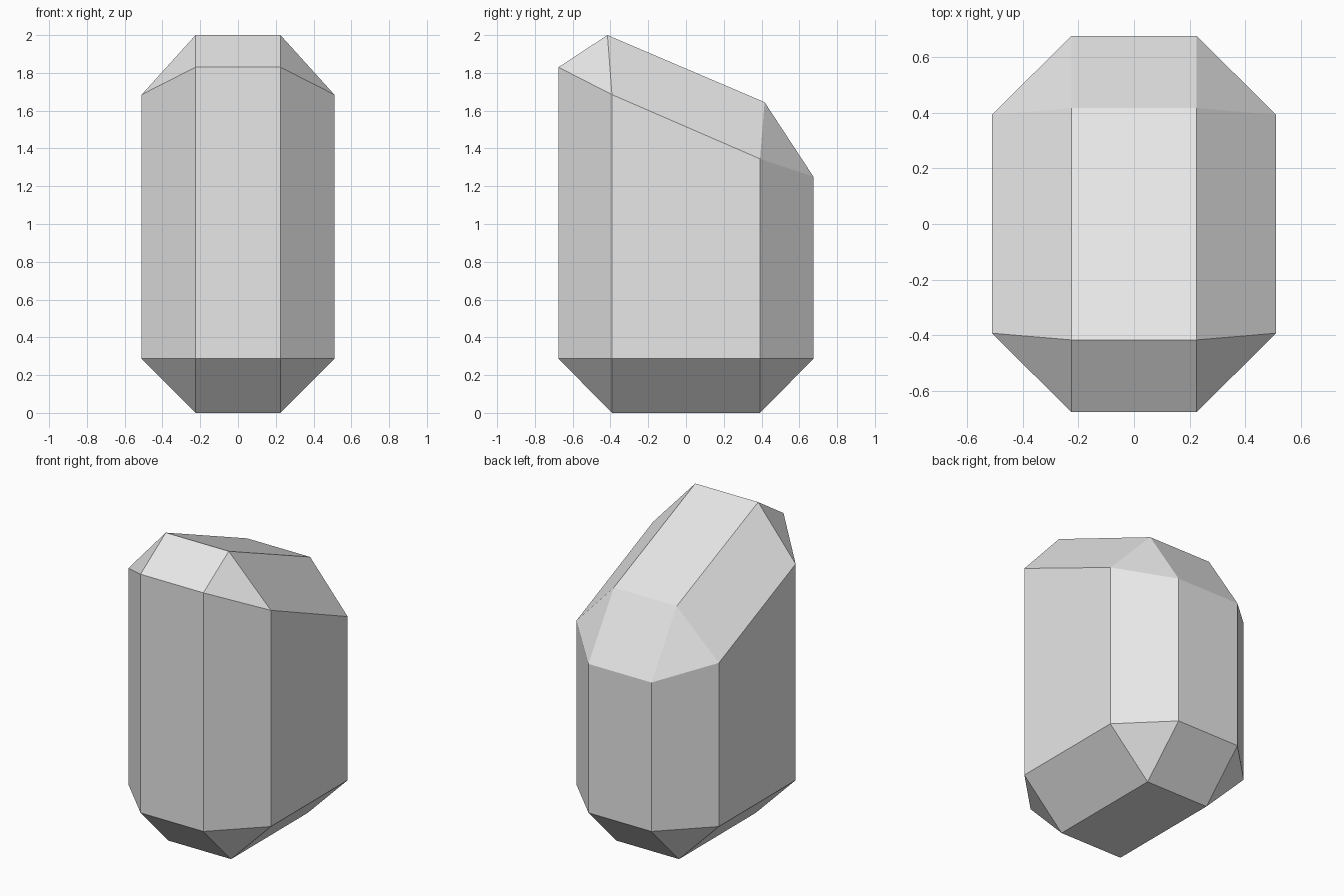
import bpy
import bmesh

cube = bpy.data.objects.get("Cube")
if cube:
    bpy.data.objects.remove(cube, do_unlink=True)

# Plain grey stone
grey = bpy.data.materials.new("light_grey")
grey.use_nodes = True
colour = (0.8, 0.8, 0.8, 1.0)
grey.diffuse_color = colour
grey.node_tree.nodes["Principled BSDF"].inputs["Base Color"].default_value = colour

# Chamfered block with a sloping top
IN_X, OUT_X = 0.225, 0.51
IN_Y, OUT_Y = 0.392, 0.675
CAP_Y = 0.416
BASE_Z = 0.287

bm = bmesh.new()


def loop(profile):
    """Right half of a closed loop, front to back, mirrored to the left."""
    points = profile + [(-x, y, z) for x, y, z in reversed(profile)]
    return [bm.verts.new(p) for p in points]


bottom = loop([(IN_X, -IN_Y, 0), (IN_X, IN_Y, 0)])
lower = loop([(IN_X, -OUT_Y, BASE_Z), (OUT_X, -IN_Y, BASE_Z),
              (OUT_X, IN_Y, BASE_Z), (IN_X, OUT_Y, BASE_Z)])
upper = loop([(IN_X, -OUT_Y, 1.83), (OUT_X, -IN_Y, 1.685),
              (OUT_X, IN_Y, 1.345), (IN_X, OUT_Y, 1.25)])
cap = loop([(IN_X, -CAP_Y, 2.0), (IN_X, CAP_Y, 1.645)])

# Upright walls
for i in range(8):
    j = (i + 1) % 8
    bm.faces.new((lower[i], lower[j], upper[j], upper[i]))

# End faces, each with four bevels and four corner triangles
for end, ring in ((bottom, lower), (cap, upper)):
    bm.faces.new(end)
    for i in range(4):
        a, b, c = ring[2 * i], ring[2 * i + 1], ring[(2 * i + 2) % 8]
        bm.faces.new((end[i], a, b))
        bm.faces.new((end[i], b, c, end[(i + 1) % 4]))

bmesh.ops.recalc_face_normals(bm, faces=bm.faces)
mesh = bpy.data.meshes.new("chamfered_block")
bm.to_mesh(mesh)
bm.free()
mesh.materials.append(grey)
block = bpy.data.objects.new("chamfered_block", mesh)
bpy.context.collection.objects.link(block)
